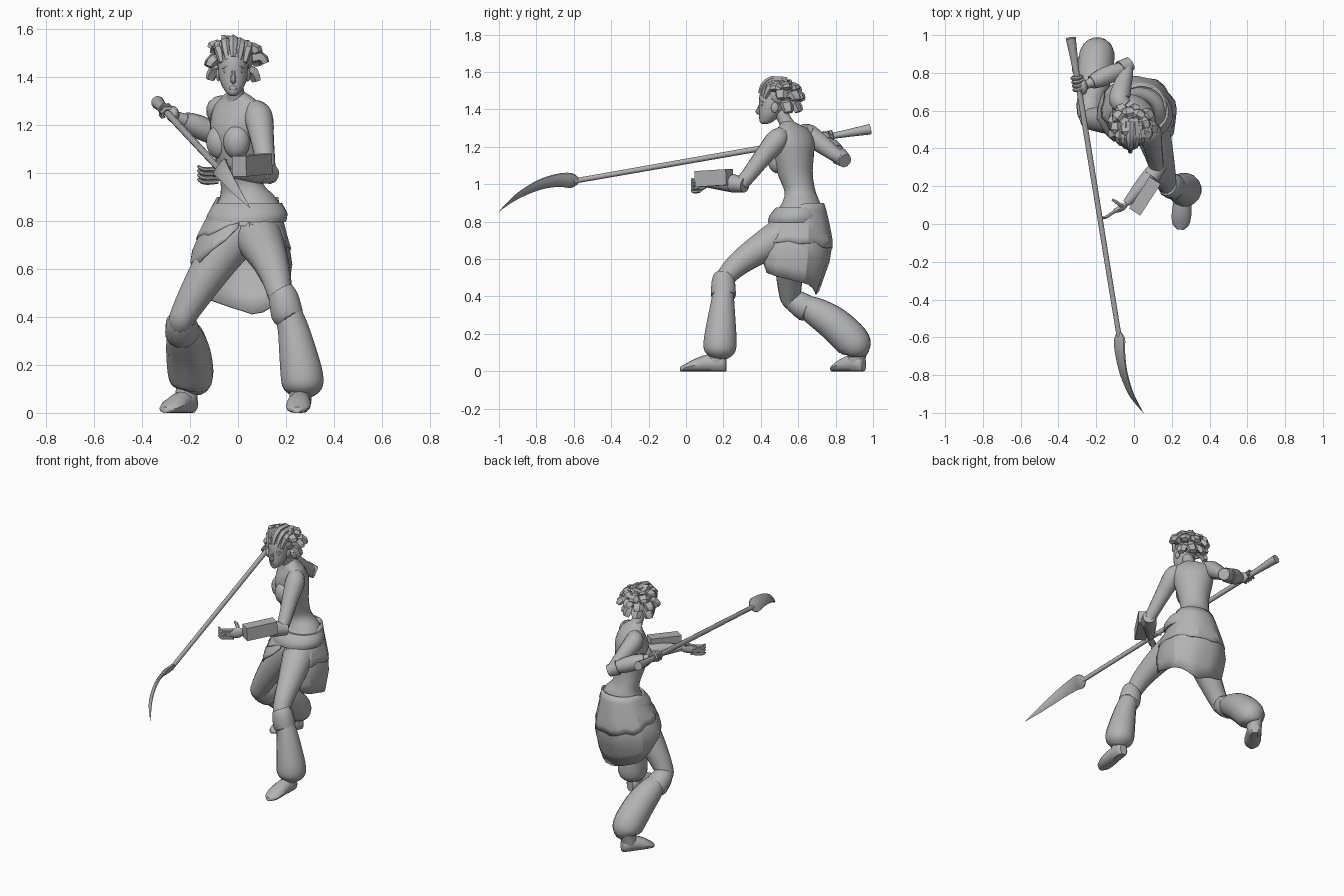
import bpy, bmesh, math, random
from mathutils import Vector, Matrix

cube = bpy.data.objects.get("Cube")
if cube:
    bpy.data.objects.remove(cube, do_unlink=True)

random.seed(4)
Y, Z = Vector((0, 1, 0)), Vector((0, 0, 1))

clay = bpy.data.materials.new("clay_grey")
clay.use_nodes = True
GREY = (0.45, 0.45, 0.45, 1)
clay.diffuse_color = GREY
clay.node_tree.nodes["Principled BSDF"].inputs["Base Color"].default_value = GREY


def finish(name, bm, angle=40):
    """Turn a bmesh into a named, shaded object."""
    bmesh.ops.recalc_face_normals(bm, faces=bm.faces)
    mesh = bpy.data.meshes.new(name)
    bm.to_mesh(mesh)
    bm.free()
    obj = bpy.data.objects.new(name, mesh)
    bpy.context.collection.objects.link(obj)
    mesh.materials.append(clay)
    bpy.ops.object.select_all(action='DESELECT')
    obj.select_set(True)
    bpy.context.view_layer.objects.active = obj
    bpy.ops.object.shade_smooth_by_angle(angle=math.radians(angle))
    return obj


def refine(rows, steps):
    """Catmull-Rom smoothing of rows of numbers."""
    rows = [Vector(r) for r in rows]
    out = []
    for i in range(len(rows) - 1):
        a, b, c, d = (rows[max(0, min(len(rows) - 1, i + k))] for k in (-1, 0, 1, 2))
        for s in range(steps):
            t = s / steps
            out.append(b + (c - a) * (t / 2) + (a * 2 - b * 5 + c * 4 - d) * (t * t / 2)
                       + (b * 3 - a - c * 3 + d) * (t ** 3 / 2))
    return out + [rows[-1]]


def skin(name, loops, closed=True, angle=40):
    """Bridge a stack of point loops; closed loops get end caps."""
    bm = bmesh.new()
    grid = [[bm.verts.new(p) for p in loop] for loop in loops]
    n = len(grid[0])
    for low, high in zip(grid, grid[1:]):
        for j in range(n if closed else n - 1):
            k = (j + 1) % n
            bm.faces.new((low[j], low[k], high[k], high[j]))
    if closed:
        bm.faces.new(grid[0])
        bm.faces.new(grid[-1])
    return finish(name, bm, angle)


def tube(name, pts, sides=14, wide=1, tall=1, steps=4, angle=40, roll=0):
    """Sweep an ellipse, rolled by some degrees, along rows of x, y, z, radius."""
    pts = refine(pts, steps)
    path = [p.to_3d() for p in pts]
    run = (path[-1] - path[0]).normalized()
    ref = Y if abs(run.z) > 0.75 else Z
    loops = []
    for i, p in enumerate(path):
        d = (path[min(i + 1, len(path) - 1)] - path[max(i - 1, 0)]).normalized()
        u = d.cross(ref).normalized()
        u = Matrix.Rotation(math.radians(roll), 3, d) @ u
        v = u.cross(d)
        r = max(pts[i][3], 0.001)
        turn = [math.tau * (j + 0.5) / sides for j in range(sides)]
        loops.append([p + u * (r * wide * math.cos(a)) + v * (r * tall * math.sin(a)) for a in turn])
    return skin(name, loops, angle=angle)


def stack(name, rows, sides=24, steps=4):
    """Loft level ellipses: z, centre x, centre y, half width, half depth, twist."""
    loops = []
    for z, cx, cy, w, d, twist in refine(rows, steps):
        c, s = math.cos(math.radians(twist)), math.sin(math.radians(twist))
        ring = [(w * math.cos(a), d * math.sin(a)) for a in
                (math.tau * j / sides for j in range(sides))]
        loops.append([(cx + x * c - y * s, cy + x * s + y * c, z) for x, y in ring])
    return skin(name, loops)


def blob(name, loc, size, twist=0):
    bm = bmesh.new()
    m = Matrix.Translation(loc) @ Matrix.Rotation(math.radians(twist), 4, 'Z') @ Matrix.Diagonal((*size, 1))
    bmesh.ops.create_uvsphere(bm, u_segments=16, v_segments=10, radius=1, matrix=m)
    return finish(name, bm)


# Torso, turned toward the right shoulder
stack("torso", [(.78, .03, .59, .14, .13, -10), (.84, .04, .6, .145, .125, -15), (.9, .04, .615, .118, .1, -20),
                (.96, .015, .61, .09, .082, -25), (1.05, .003, .585, .096, .092, -32),
                (1.15, -.002, .575, .117, .103, -38), (1.22, 0, .575, .128, .097, -42),
                (1.28, 0, .572, .12, .07, -42), (1.312, -.003, .56, .078, .05, -38), (1.34, -.01, .54, .03, .03, 0)])
for side, loc in (("left", (-.005, .492, 1.13)), ("right", (-.076, .558, 1.13))):
    blob(side + "_breast", loc, (.058, .055, .072), -40)
tube("neck", [(-.005, .56, 1.28, .05), (-.01, .53, 1.34, .036), (-.018, .49, 1.41, .038)])
stack("belt", [(.795, .035, .585, .165, .145, -10), (.83, .04, .59, .168, .145, -12), (.875, .042, .605, .142, .122, -15)], steps=2)

# Head and face
HX = -.02
stack("head", [(1.322, HX, .42, .012, .014, 0), (1.335, HX, .43, .029, .036, 0), (1.37, HX, .447, .05, .056, 0),
               (1.41, HX, .465, .061, .074, 0), (1.46, HX, .475, .064, .084, 0),
               (1.5, HX, .48, .058, .078, 0), (1.53, HX, .48, .035, .05, 0), (1.54, HX, .48, .01, .015, 0)])
tube("nose", [(HX, .398, 1.435, .006), (HX, .39, 1.405, .01), (HX, .384, 1.388, .013), (HX, .395, 1.378, .008)], sides=8)
for z in (1.352, 1.361):
    blob("lip", (HX, .4, z), (.019, .01, .006))
for s in (-1, 1):
    blob("eye", (HX + s * .026, .407, 1.422), (.015, .007, .006))
    tube("brow", [(HX + s * .01, .398, 1.438, .004), (HX + s * .028, .402, 1.443, .005), (HX + s * .045, .416, 1.436, .003)], sides=6)
    blob("ear", (HX + s * .062, .475, 1.41), (.01, .02, .028))

# Locks swept back from the hairline, then chunky ends around the crown
hub = Vector((-.014, .51, 1.465))
blob("hair_base", hub + Vector((0, 0, .012)), (.08, .085, .07))
for i in range(-2, 3):
    x = HX + i * .024
    dip = abs(i) * .012
    tube("swept_lock", [(x, .398 + dip, 1.485 - dip, .012), (x + i * .004, .415 + dip, 1.525 - dip, .019),
                        (x + i * .006, .46, 1.556 - dip, .022), (x, .54, 1.55 - dip, .022)], sides=6, steps=2, angle=25)
for tier, (count, lift, reach) in enumerate(((5, 62, .082), (9, 32, .096), (9, 0, .1), (8, -32, .094))):
    for i in range(count):
        turn = math.tau * (i + tier / 2) / count
        facing = -math.sin(turn)
        if facing > .35 and lift < 30 or facing > .1 and lift < 0 or facing > .7:
            continue
        e = math.radians(lift + random.uniform(-8, 8))
        out = Vector((math.cos(turn) * math.cos(e), math.sin(turn) * math.cos(e), math.sin(e)))
        far = reach * random.uniform(.92, 1.1)
        start, mid = hub + out * .04, hub + out * far + Z * .008
        end = hub + Vector((out.x, out.y, out.z - .18)) * (far + .022)
        tube("hair_lock", [(*start, .026), (*mid, .034), (*end, .024)], sides=5, steps=2, wide=1.1, tall=.75, angle=20)

# Left arm reaching forward, with a boxed forearm
tube("left_upper_arm", [(.06, .515, 1.275, .04), (.085, .485, 1.235, .06), (.1, .41, 1.145, .05),
                        (.113, .345, 1.06, .042), (.12, .295, 1.0, .038)])
tube("left_forearm", [(.125, .305, 1.0, .035), (.1, .27, 1.0, .045), (.04, .2, 1.005, .04), (-.04, .11, 1.005, .022)])
tube("left_elbow_cuff", [(.14, .315, .995, .04), (.09, .25, 1.005, .05)], sides=10, steps=1)
bm = bmesh.new()
place = (Matrix.Translation((.059, .149, 1.033)) @ Matrix.Rotation(math.radians(57), 4, 'Z')
         @ Matrix.Rotation(math.radians(-3), 4, 'Y') @ Matrix.Diagonal((.2, .07, .085, 1)))
bmesh.ops.create_cube(bm, size=1, matrix=place)
finish("forearm_box", bm)
tube("left_palm", [(-.03, .115, 1.005, .02), (-.065, .085, 1.0, .034), (-.1, .07, .99, .024)], wide=.5)
for i in range(4):
    z = .965 + i * .018
    tube("left_finger", [(-.085, .075, z, .01), (-.12, .055, z - .004, .01),
                         (-.15, .035, z - .002, .009), (-.168, .035, z + .012, .005)], sides=6, steps=2)
tube("left_thumb", [(-.06, .09, 1.02, .012), (-.085, .11, 1.04, .011), (-.115, .13, 1.045, .007)], sides=6)

# Right arm pulled back to the grip
tube("right_upper_arm", [(-.045, .62, 1.28, .042), (-.076, .655, 1.265, .056), (-.063, .725, 1.215, .05),
                         (-.045, .79, 1.165, .04), (-.04, .83, 1.14, .036)])
tube("right_forearm", [(-.03, .83, 1.135, .034), (-.1, .805, 1.165, .043), (-.18, .77, 1.2, .036), (-.255, .735, 1.235, .022)])
tube("right_bracer", [(-.1, .805, 1.165, .048), (-.17, .775, 1.195, .05), (-.225, .75, 1.22, .036)], sides=10, steps=2)
tube("right_elbow_cuff", [(-.02, .85, 1.125, .038), (-.07, .82, 1.15, .048)], sides=10, steps=1)
blob("right_palm", (-.272, .73, 1.245), (.026, .045, .035), 10)

# Polearm with a thin, leaning, curved blade
butt, neck = Vector((-.335, .985, 1.294)), Vector((-.078, -.6, 1.017))
aim = (neck - butt).normalized()
tube("pole", [(*butt, .016), (*neck, .014)], sides=10, steps=1)
tube("pole_butt", [(*butt, .028), (*(butt + aim * .13), .02), (*(butt + aim * .22), .016)], sides=10, steps=1)
tube("blade", [(-.079, -.575, 1.018, .018), (-.077, -.612, 1.02, .042), (-.074, -.68, 1.022, .038), (-.06, -.77, 1.002, .031),
               (-.036, -.85, .966, .024), (-.005, -.92, .923, .016), (.05, -1, .855, .001)],
     sides=8, wide=.32, tall=1.15, angle=30, roll=-35)
side = aim.cross(Z).normalized()
lift = side.cross(aim)
for i in range(4):
    c = butt + aim * (.215 + i * .021)
    arc = [c + (side * math.cos(a) + lift * math.sin(a)) * .026 for a in (math.radians(k) for k in range(-40, 260, 50))]
    tube("right_finger", [(*p, .0105) for p in arc], sides=6, steps=1)

# Legs: left forward, right trailing
tube("left_thigh", [(.07, .6, .79, .09), (.085, .53, .735, .1), (.13, .38, .645, .079), (.158, .27, .565, .063),
                    (.175, .21, .495, .053), (.2, .2, .43, .05)])
tube("left_knee_band", [(.178, .205, .505, .056), (.19, .2, .48, .064), (.205, .2, .41, .069), (.21, .2, .4, .058)], sides=12, steps=2)
tube("left_trouser", [(.205, .2, .43, .056), (.23, .195, .35, .066), (.25, .188, .25, .08), (.267, .182, .15, .09),
                      (.27, .178, .1, .08), (.27, .175, .07, .045)], sides=16)
tube("right_thigh", [(.01, .58, .8, .085), (-.015, .57, .74, .1), (-.085, .56, .64, .09), (-.15, .555, .54, .077),
                     (-.215, .555, .43, .061), (-.238, .565, .38, .053), (-.235, .62, .35, .05)])
tube("right_knee_band", [(-.24, .56, .395, .05), (-.238, .585, .375, .064), (-.232, .645, .335, .073), (-.23, .655, .33, .062)],
     sides=12, steps=2)
tube("right_trouser", [(-.233, .62, .355, .056), (-.222, .69, .32, .077), (-.208, .79, .255, .092), (-.197, .885, .165, .095),
                       (-.195, .912, .115, .08), (-.2, .917, .085, .045)], sides=16)


def foot(name, heel, toe):
    """Ankle and a low shoe sloping from heel to toe."""
    heel, toe = Vector(heel), Vector(toe)
    tube(name + "_ankle", [(*(heel.lerp(toe, .15) + Z * .13), .05), (*(heel.lerp(toe, .25) + Z * .045), .046)], steps=1)
    rows = ((0, .036, .024), (.1, .042, .042), (.4, .043, .048), (.7, .031, .052), (.9, .018, .042), (1, .012, .016))
    loops = []
    for t, h, r in refine(rows, 3):
        p = heel.lerp(toe, t)
        across = (toe - heel).cross(Z).normalized()
        turn = (math.tau * j / 12 for j in range(12))
        loops.append([p + across * (r * math.cos(a)) + Z * max(0, h + h * 1.1 * math.sin(a)) for a in turn])
    skin(name, loops)


foot("left_foot", (.265, .215, 0), (.245, -.03, 0))
foot("right_foot", (-.19, .95, 0), (-.305, .78, 0))

# Open-fronted two-layer skirt with an uneven hem
HEM = ((8, .775), (22, .71), (48, .53), (90, .48), (125, .46), (160, .405), (195, .44), (225, .47),
       (260, .55), (300, .62), (335, .71), (352, .775))


def hem_at(deg):
    for (a, za), (b, zb) in zip(HEM, HEM[1:]):
        if deg <= b:
            return za + (zb - za) * (deg - a) / (b - a)
    return HEM[-1][1]


def skirt(name, drop, grow, wave):
    loops = []
    for level in range(7):
        row = []
        for i in range(25):
            deg = 8 + i * 344 / 24
            a = math.radians(deg)
            top = .9 - .075 * max(0, math.cos(a))
            z = top + (hem_at(deg) - top) * drop * level / 6
            z += wave * (i % 3 - 1) * level / 6
            fall = max(0, .9 - z)
            tuck = max(0, .62 - z)
            lap = .1 * max(0, .85 - z) * max(0, math.sin(a)) * max(0, math.cos(a)) * 4
            pleat = .006 * math.sin(i * 2.1) * level / 6
            flare = min(1, fall / .2) ** .8
            w = .124 + .088 * min(1, fall / .24) - tuck * .15 + grow + pleat
            d = .106 + .082 * flare - tuck * .36 + grow + pleat
            row.append((.04 - .025 * flare + w * math.sin(a), .628 - .036 * flare - d * math.cos(a) - lap, z))
        loops.append(row)
    obj = skin(name, loops, closed=False, angle=25)
    solid = obj.modifiers.new("cloth", 'SOLIDIFY')
    solid.thickness = .008


skirt("skirt", 1, 0, 0)
skirt("overskirt", .5, .004, .007)
